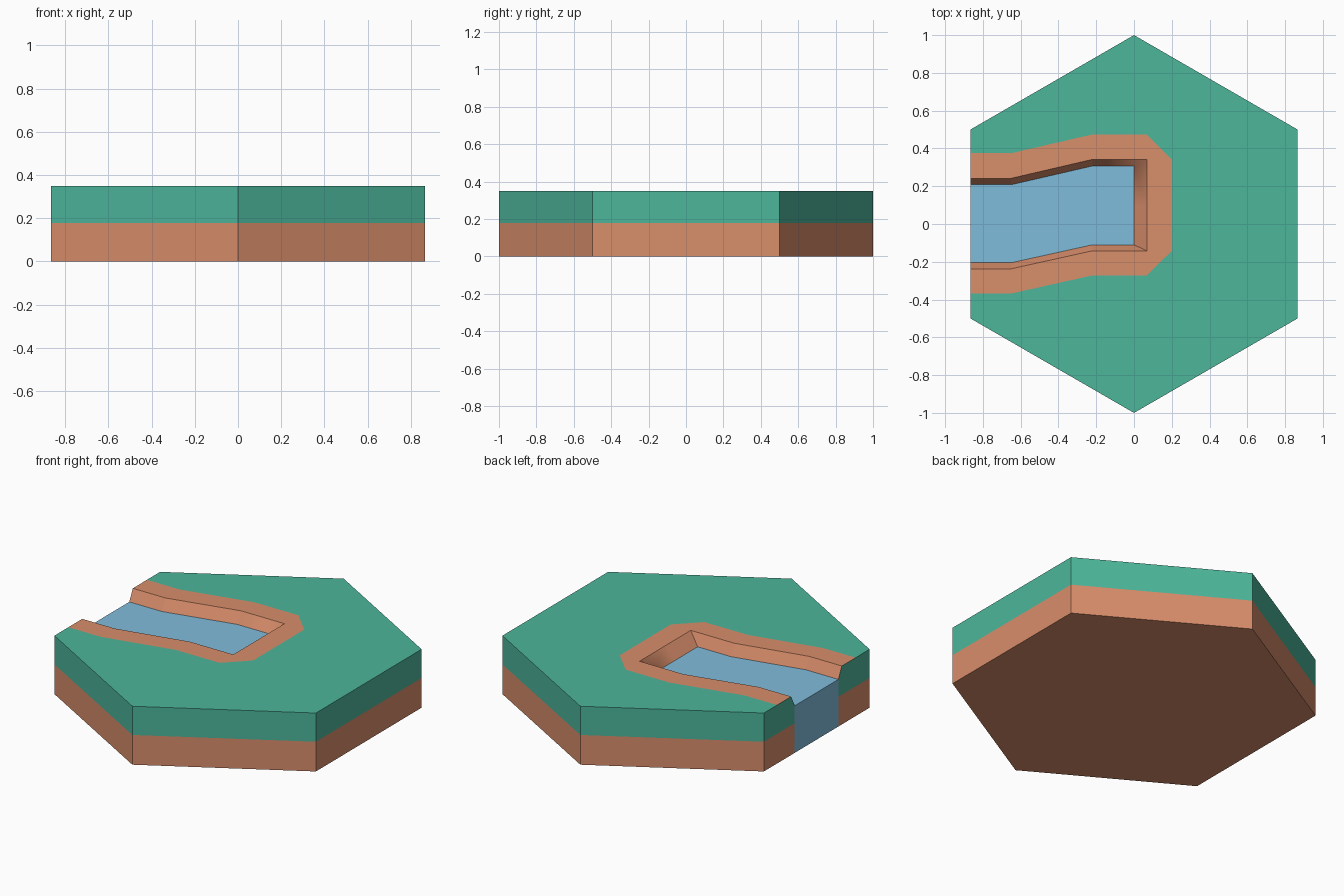
import bpy, math
from mathutils import Vector

if "Cube" in bpy.data.objects:
    bpy.data.objects.remove(bpy.data.objects["Cube"])

TOP, MID, WATER = 0.35, 0.178, 0.282
R = 1.0


def material(name, srgb):
    lin = [((c / 255 + 0.055) / 1.055) ** 2.4 for c in srgb]
    m = bpy.data.materials.new(name)
    m.diffuse_color = (*lin, 1)
    m.use_nodes = True
    m.node_tree.nodes["Principled BSDF"].inputs["Base Color"].default_value = m.diffuse_color
    return m


grass = material("grass green", (77, 182, 155))
earth = material("earth brown", (217, 142, 107))
water = material("water blue", (128, 188, 220))


def build(name, mats, faces):
    """faces: list of (points, outward hint, material index, smooth)."""
    verts, index, polys = [], {}, []
    for pts, hint, _, _ in faces:
        pts = [Vector(p) for p in pts]
        n = Vector()
        for a, b in zip(pts, pts[1:] + pts[:1]):
            n += a.cross(b)
        if n.dot(Vector(hint)) < 0:
            pts.reverse()
        poly = []
        for p in pts:
            key = tuple(round(c, 4) for c in p)
            if key not in index:
                index[key] = len(verts)
                verts.append(key)
            poly.append(index[key])
        polys.append(poly)
    me = bpy.data.meshes.new(name)
    me.from_pydata(verts, [], polys)
    for m in mats:
        me.materials.append(m)
    for poly, f in zip(me.polygons, faces):
        poly.material_index, poly.use_smooth = f[2], f[3]
    me.update()
    ob = bpy.data.objects.new(name, me)
    bpy.context.collection.objects.link(ob)
    return ob


def at(points, z):
    return [(x, y, z) for x, y in points]


# Plan outlines
hexagon = [(R * math.sin(math.radians(60 * i)), R * math.cos(math.radians(60 * i))) for i in range(6)]
X = hexagon[4][0]          # left side
bed = [(X, .208), (-.65, .208), (-.22, .307), (0, .307), (0, .1),
       (0, -.11), (-.22, -.11), (-.65, -.205), (X, -.205)]
rim = [(X, .242), (-.65, .242), (-.22, .342), (.068, .342), (.068, .1),
       (.068, -.142), (-.22, -.142), (-.65, -.237), (X, -.237)]
outer = [(X, .375), (-.65, .375), (-.22, .474), (.068, .474), (.2, .342),
         (.2, -.142), (.068, -.272), (-.22, -.272), (-.65, -.368), (X, -.368)]
UP, DOWN, LEFT = (0, 0, 1), (0, 0, -1), (-1, 0, 0)

# Grassy tile body: top, underside and two-coloured sides
body = []
order = [hexagon[i] for i in (5, 0, 1, 2, 3, 4)]   # upper left round to lower left
body.append((at(order + outer[::-1], TOP), UP, 0, False))
body.append((at(hexagon, 0), DOWN, 1, False))
for a, b in zip(order, order[1:]):
    hint = (a[0] + b[0], a[1] + b[1], 0)
    for z0, z1, mat in ((0, MID, 1), (MID, TOP, 0)):
        body.append((at([a, b], z0) + at([b, a], z1), hint, mat, False))
# Left side, notched by the stream
for i, corner in ((0, order[0]), (-1, order[-1])):
    body.append((at([corner, bed[i]], 0) + at([bed[i], corner], MID), LEFT, 1, False))
    body.append((at([corner, bed[i]], MID) + at([bed[i]], WATER)
                 + at([rim[i], outer[i], corner], TOP), LEFT, 0, False))
build("tile_body", [grass, earth], body)

# Stream bank: flat border and sloping walls, rounded shading at one end corner
bank = [(at(outer + rim[::-1], TOP), UP, 0, False)]
for i in range(len(rim) - 1):
    bank.append((at(rim[i:i + 2], TOP) + at(bed[i:i + 2][::-1], WATER), UP, 0, i in (2, 3)))
build("stream_bank", [earth], bank)

# Water surface and its exposed end
build("stream_water", [water], [
    (at(bed, WATER), UP, 0, False),
    (at([bed[0], bed[-1]], 0) + at([bed[-1], bed[0]], WATER), LEFT, 0, False)])
